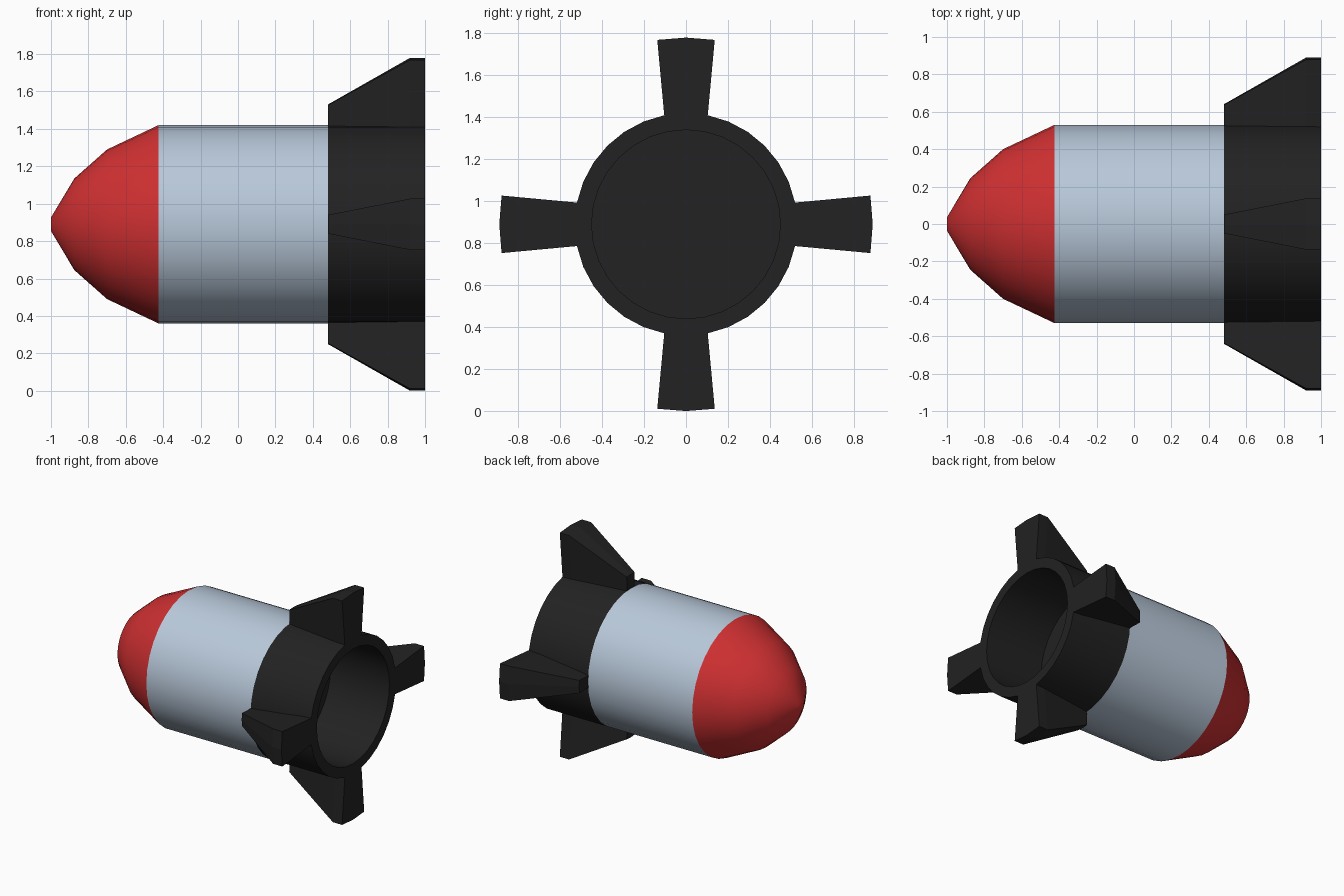
import bpy, bmesh, math
from mathutils import Matrix

if "Cube" in bpy.data.objects:
    bpy.data.objects.remove(bpy.data.objects["Cube"])

AXIS_Z = 0.89   # height of the long axis
SIDES = 32
SEAM = -0.425   # nose / hull seam
TAIL = 0.48     # hull / tail seam
R = 0.53


def material(name, rgb):
    m = bpy.data.materials.new(name)
    m.diffuse_color = (*rgb, 1)
    m.use_nodes = True
    m.node_tree.nodes["Principled BSDF"].inputs["Base Color"].default_value = m.diffuse_color
    return m


red = material("red", (0.64, 0.03, 0.032))
steel = material("pale blue grey", (0.48, 0.58, 0.70))
black = material("black", (0.016, 0.016, 0.016))


def finish(bm, name, mat, angle=None):
    me = bpy.data.meshes.new(name)
    bm.to_mesh(me)
    bm.free()
    me.materials.append(mat)
    ob = bpy.data.objects.new(name, me)
    ob.location.z = AXIS_Z
    bpy.context.collection.objects.link(ob)
    if angle:
        bpy.ops.object.select_all(action='DESELECT')
        ob.select_set(True)
        bpy.context.view_layer.objects.active = ob
        bpy.ops.object.shade_smooth_by_angle(angle=math.radians(angle))
    return ob


def lathe(name, profile, mat):
    """Spin (x, radius) points around the x axis."""
    bm = bmesh.new()
    rings = []
    for x, r in profile:
        rings.append([bm.verts.new((x, r * math.cos(2 * math.pi * j / SIDES),
                                    r * math.sin(2 * math.pi * j / SIDES)))
                      for j in range(SIDES)])
    for a, b in zip(rings, rings[1:]):
        for j in range(SIDES):
            k = (j + 1) % SIDES
            bm.faces.new((a[j], a[k], b[k], b[j]))
    bmesh.ops.remove_doubles(bm, verts=bm.verts[:], dist=1e-5)
    return finish(bm, name, mat, 35)


# Nose cone and hull
lathe("nose_cone", [(-1, 0), (-1, 0.036), (-0.875, 0.245), (-0.70, 0.40), (SEAM, R)], red)
lathe("hull", [(SEAM, R), (TAIL, R)], steel)

# Hollow tail collar with a floor inside
lathe("tail_collar", [(TAIL, 0), (TAIL, R), (1, R), (1, 0.45), (TAIL + 0.01, 0.45),
                      (TAIL + 0.01, 0)], black)

# Four flared fins: (x, base half width, tip half width, tip radius, tip bulge)
SECTIONS = [(TAIL, 0.043, 0.05, 0.64, 0.004),
            (0.92, 0.094, 0.137, 0.89, 0.011),
            (1.0, 0.099, 0.137, 0.89, 0.011)]
for i, name in enumerate(("fin_top", "fin_front", "fin_bottom", "fin_back")):
    bm = bmesh.new()
    loops = []
    for x, bw, tw, tr, drop in SECTIONS:
        pts = [(-bw, 0.47), (-tw, tr - drop), (0, tr), (tw, tr - drop), (bw, 0.47)]
        loops.append([bm.verts.new((x, y, z)) for y, z in pts])
    for a, b in zip(loops, loops[1:]):
        for j in range(5):
            k = (j + 1) % 5
            bm.faces.new((a[j], a[k], b[k], b[j]))
    bm.faces.new(loops[0])
    bm.faces.new(loops[-1][::-1])
    bmesh.ops.recalc_face_normals(bm, faces=bm.faces[:])
    bm.transform(Matrix.Rotation(i * math.pi / 2, 4, 'X'))
    finish(bm, name, black)
